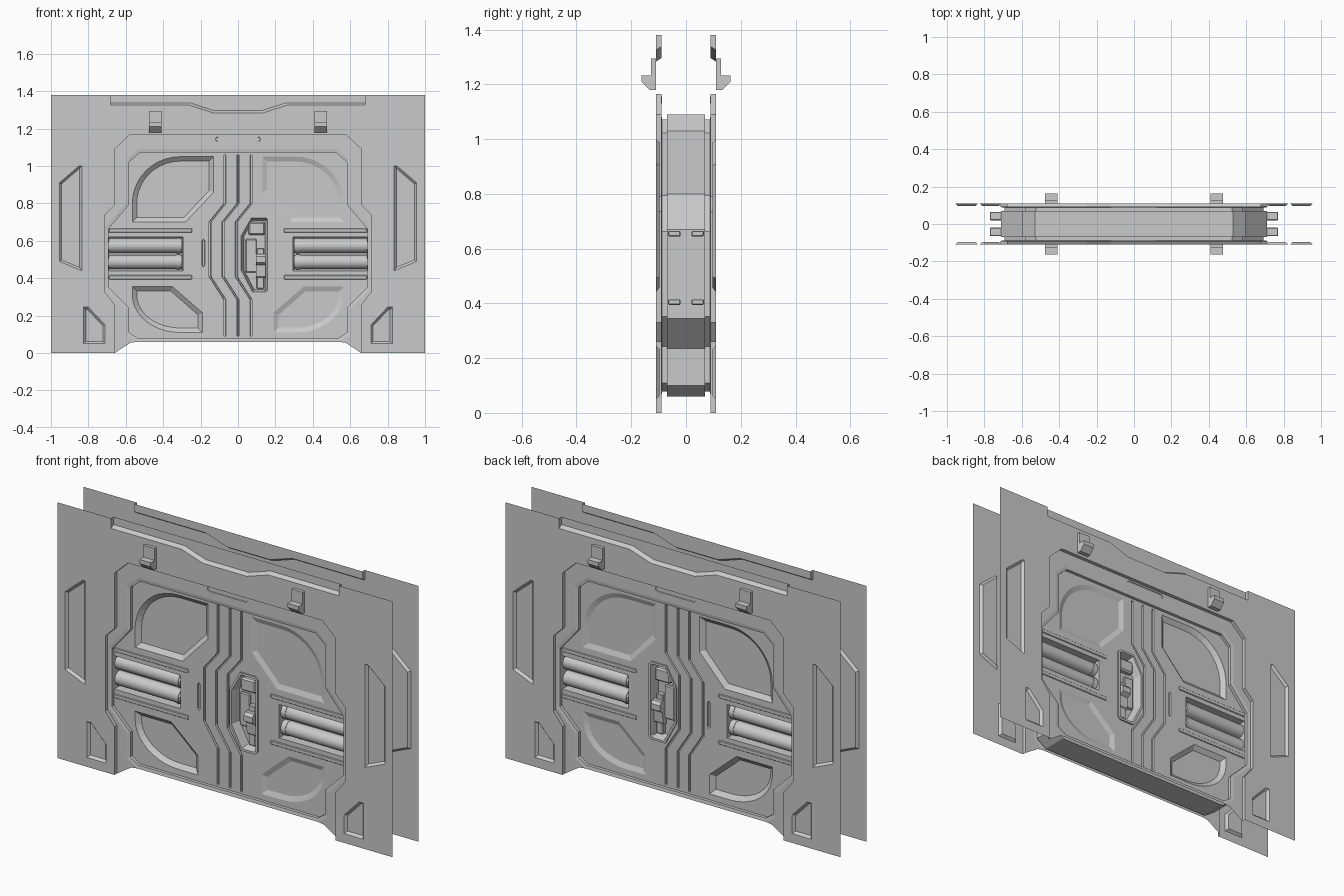
import bpy, bmesh, math
from mathutils import Vector

cube = bpy.data.objects.get("Cube")
if cube:
    bpy.data.objects.remove(cube)

GREY = bpy.data.materials.new("door_grey")
GREY.use_nodes = True
colour = (0.59, 0.59, 0.59, 1)
GREY.diffuse_color = colour
GREY.node_tree.nodes["Principled BSDF"].inputs["Base Color"].default_value = colour

# Depths of the three main layers
WALL, FRAME, FACE = -0.11, -0.09, -0.07


def finish(name, bm):
    """Turn a front-half mesh into an object mirrored to the back."""
    mesh = bpy.data.meshes.new(name)
    bm.to_mesh(mesh)
    bm.free()
    mesh.materials.append(GREY)
    obj = bpy.data.objects.new(name, mesh)
    bpy.context.collection.objects.link(obj)
    mod = obj.modifiers.new("back_side", 'MIRROR')
    mod.use_axis = (False, True, False)
    mod.use_mirror_merge = False
    return obj


def flip(loop):
    return [(-x, z) for x, z in reversed(loop)]


def both(half):
    """Close a left-half contour with its mirrored half."""
    return half + flip(half)


def inset(loop, d):
    """Mitred inward offset of a closed contour."""
    pts = [Vector(p) for p in loop]
    n = len(pts)
    area = sum(pts[i - 1].x * pts[i].y - pts[i].x * pts[i - 1].y for i in range(n))
    sign = 1 if area > 0 else -1
    out = []
    for i, p in enumerate(pts):
        a = (p - pts[i - 1]).normalized()
        b = (pts[(i + 1) % n] - p).normalized()
        na, nb = Vector((-a.y, a.x)) * sign, Vector((-b.y, b.x)) * sign
        out.append(tuple(p + (na + nb) * (d / (1 + na.dot(nb)))))
    return out


def ring(bm, loop, y):
    return [bm.verts.new((x, y, z)) for x, z in loop]


def bridge(bm, a, b, closed=True):
    n = len(a)
    for i in range(n if closed else n - 1):
        j = (i + 1) % n
        bm.faces.new((a[i], a[j], b[j], b[i]))


def sheet(name, outer, y, pockets=(), back=None):
    """Flat sheet with stepped pockets; its edge may run back to a depth."""
    bm = bmesh.new()
    rim = ring(bm, outer, y)
    loops = [rim]
    walls = []
    for loop, steps in pockets:
        top = ring(bm, loop, y)
        loops.append(top)
        walls.append((loop, top, steps))
    edges = [bm.edges.new((lp[i - 1], lp[i])) for lp in loops for i in range(len(lp))]
    bmesh.ops.triangle_fill(bm, use_beauty=True, use_dissolve=False, edges=edges)
    for loop, top, steps in walls:
        for d, depth in steps:
            low = ring(bm, inset(loop, d), depth)
            bridge(bm, top, low)
            top = low
        bm.faces.new(top)
    if back is not None:
        bridge(bm, rim, ring(bm, outer, back))
    bmesh.ops.recalc_face_normals(bm, faces=bm.faces)
    if sum(f.normal.y * f.calc_area() for f in bm.faces) > 0:
        bmesh.ops.reverse_faces(bm, faces=bm.faces)
    finish(name, bm)


def band(name, rows, closed=False):
    """Strip of quads through (contour, depth) rows."""
    bm = bmesh.new()
    rings = [ring(bm, loop, y) for loop, y in rows]
    for a, b in zip(rings, rings[1:]):
        bridge(bm, a, b, closed)
    finish(name, bm)


def box(name, x, y, z, bevel):
    bm = bmesh.new()
    bmesh.ops.create_cube(bm, size=1)
    for v in bm.verts:
        v.co = [r[0] + (c + 0.5) * (r[1] - r[0]) for c, r in zip(v.co, (x, y, z))]
    bmesh.ops.bevel(bm, geom=bm.edges[:], offset=bevel, segments=1, affect='EDGES')
    finish(name, bm)


def extrude_side(name, profile, x0, x1):
    """Extrude a (y, z) side profile along x."""
    bm = bmesh.new()
    a, b = ([bm.verts.new((x, y, z)) for y, z in profile] for x in (x0, x1))
    bridge(bm, a, b)
    bm.faces.new(a)
    bm.faces.new(b)
    bmesh.ops.recalc_face_normals(bm, faces=bm.faces)
    return finish(name, bm)


def arc(cx, cz, rx, rz, a0, a1, n=10):
    angles = [math.radians(a0 + (a1 - a0) * i / n) for i in range(n + 1)]
    return [(cx + rx * math.cos(a), cz + rz * math.sin(a)) for a in angles]


def rod(name, x0, x1, y, z, r):
    obj = extrude_side(name, arc(y, z, r, r, 0, 345, 23), x0, x1)
    obj.select_set(True)
    bpy.context.view_layer.objects.active = obj
    bpy.ops.object.shade_smooth_by_angle(angle=math.radians(35))
    obj.select_set(False)


# Outer wall sheets, open at the bottom and notched along the top
opening = [(-0.66, 0), (-0.66, 0.26), (-0.715, 0.33), (-0.715, 0.735),
           (-0.66, 0.79), (-0.66, 1.09), (-0.58, 1.165)]
notch = [(-0.68, 1.38), (-0.68, 1.325), (-0.26, 1.325), (-0.13, 1.283)]
side_window = [(-0.955, 0.91), (-0.85, 1.0), (-0.835, 1.0), (-0.835, 0.44), (-0.955, 0.49)]
foot_window = [(-0.825, 0.245), (-0.8, 0.245), (-0.71, 0.15), (-0.71, 0.05), (-0.825, 0.05)]
wall_pockets = [(lp, [(0.012, -0.097)])
                for w in (side_window, foot_window) for lp in (w, flip(w))]
full_opening, full_notch = both(opening), both(notch)
outline = [(-1, 0)] + full_opening + [(1, 0), (1, 1.38)] + full_notch[::-1] + [(-1, 1.38)]
sheet("wall", outline, WALL, wall_pockets)
band("opening_reveal", [(full_opening, WALL), (full_opening, FRAME)])

# Sloped ledge and set-back strip in the top notch
ledge = both([(-0.68, 1.38), (-0.68, 1.338), (-0.257, 1.338), (-0.127, 1.296)])
band("notch_ledge", [(full_notch, WALL), (ledge, FRAME)])
sheet("notch_strip", ledge, FRAME)

# Recessed door frame with header slot and a stepped lip down to the door
core = both([(-0.54, 0.06), (-0.6, 0.10), (-0.6, 0.235), (-0.71, 0.345),
             (-0.71, 0.67), (-0.6, 0.80), (-0.6, 1.03), (-0.53, 1.09)])
slot = arc(0.107, 1.143, 0.013, 0.013, -90, 90, 6) + arc(-0.107, 1.143, 0.013, 0.013, 90, 270, 6)
sheet("door_frame", full_opening + [(0.575, 0.055)] + core[::-1] + [(-0.575, 0.055)],
      FRAME, [(slot, [(0.002, -0.087)])])
lip = inset(core, 0.018)
band("frame_lip", [(core, FRAME), (lip, -0.087), (lip, FACE)], True)

# Door leaf: panels, rod bays, latch well, finger slot and zigzag seams
upper = arc(-0.31, 0.80, 0.255, 0.25, 180, 90) + [(-0.13, 1.05), (-0.13, 0.86), (-0.28, 0.70), (-0.565, 0.70)]
lower = arc(-0.31, 0.31, 0.255, 0.20, 270, 180) + [(-0.565, 0.355), (-0.35, 0.355), (-0.19, 0.215), (-0.19, 0.11)]
bay = [(-0.69, 0.44), (-0.69, 0.62), (-0.295, 0.62), (-0.295, 0.44)]
latch = [(0.005, 0.63), (0.065, 0.735), (0.155, 0.735), (0.17, 0.72),
         (0.17, 0.33), (0.155, 0.315), (0.07, 0.315), (0.005, 0.44)]
finger = [(-0.193, 0.47), (-0.193, 0.6), (-0.185, 0.61), (-0.177, 0.6), (-0.177, 0.47), (-0.185, 0.46)]
pockets = [(latch, [(0, -0.078), (0.012, -0.078), (0.016, -0.066), (0.026, -0.03)]),
           (finger, [(0.002, -0.058)])]
for panel in (upper, lower):
    pockets += [(panel, [(0.024, -0.05)]), (flip(panel), [(0.026, -0.06)])]
for b in (bay, flip(bay)):
    pockets.append((b, [(0.001, -0.02)]))
for x in (-0.07, 0, 0.07):
    path = [(x, 1.06), (x, 0.80), (x - 0.08, 0.70), (x - 0.08, 0.41), (x, 0.285), (x, 0.09)]
    seam = [(px - 0.006, z) for px, z in path] + [(px + 0.006, z) for px, z in reversed(path)]
    pockets.append((seam, [(0.002, -0.06)]))
sheet("door_leaf", core, FACE, pockets, 0)

# Rods in the side bays, with collars, ribs and edge pins
for s, side in ((-1, "right"), (1, "left")):
    for z, level in ((0.574, "upper"), (0.487, "lower")):
        tag = side + "_" + level
        rod(tag + "_rod", s * 0.30, s * 0.70, -0.028, z, 0.038)
        rod(tag + "_collar", s * 0.31, s * 0.33, -0.028, z, 0.041)
    for z, level in ((0.655, "upper"), (0.405, "lower")):
        tag = side + "_" + level
        box(tag + "_rib", sorted((s * 0.245, s * 0.69)), (-0.074, -0.06), (z - 0.011, z + 0.011), 0.003)
        box(tag + "_pin", sorted((s * 0.70, s * 0.77)), (-0.065, -0.02), (z - 0.01, z + 0.01), 0.003)

# Latch parts inside the well
box("latch_block", (0.055, 0.145), (-0.06, -0.025), (0.63, 0.7), 0.008)
box("latch_plate", (0.04, 0.10), (-0.042, -0.025), (0.43, 0.61), 0.005)
box("latch_post", (0.10, 0.14), (-0.055, -0.025), (0.345, 0.56), 0.004)
lever = [(-0.03, 0.53), (-0.075, 0.53), (-0.088, 0.515), (-0.088, 0.485), (-0.065, 0.47),
         (-0.06, 0.41), (-0.05, 0.40), (-0.03, 0.40)]
extrude_side("latch_lever", lever, 0.095, 0.148)

# Hooked lamp brackets above the door
bracket = [(WALL, 1.295), (-0.127, 1.295), (-0.127, 1.232), (-0.162, 1.232),
           (-0.162, 1.21), (-0.133, 1.18), (WALL, 1.18)]
for s, side in ((-1, "right"), (1, "left")):
    extrude_side(side + "_bracket", bracket, s * 0.442 - 0.033, s * 0.442 + 0.033)
